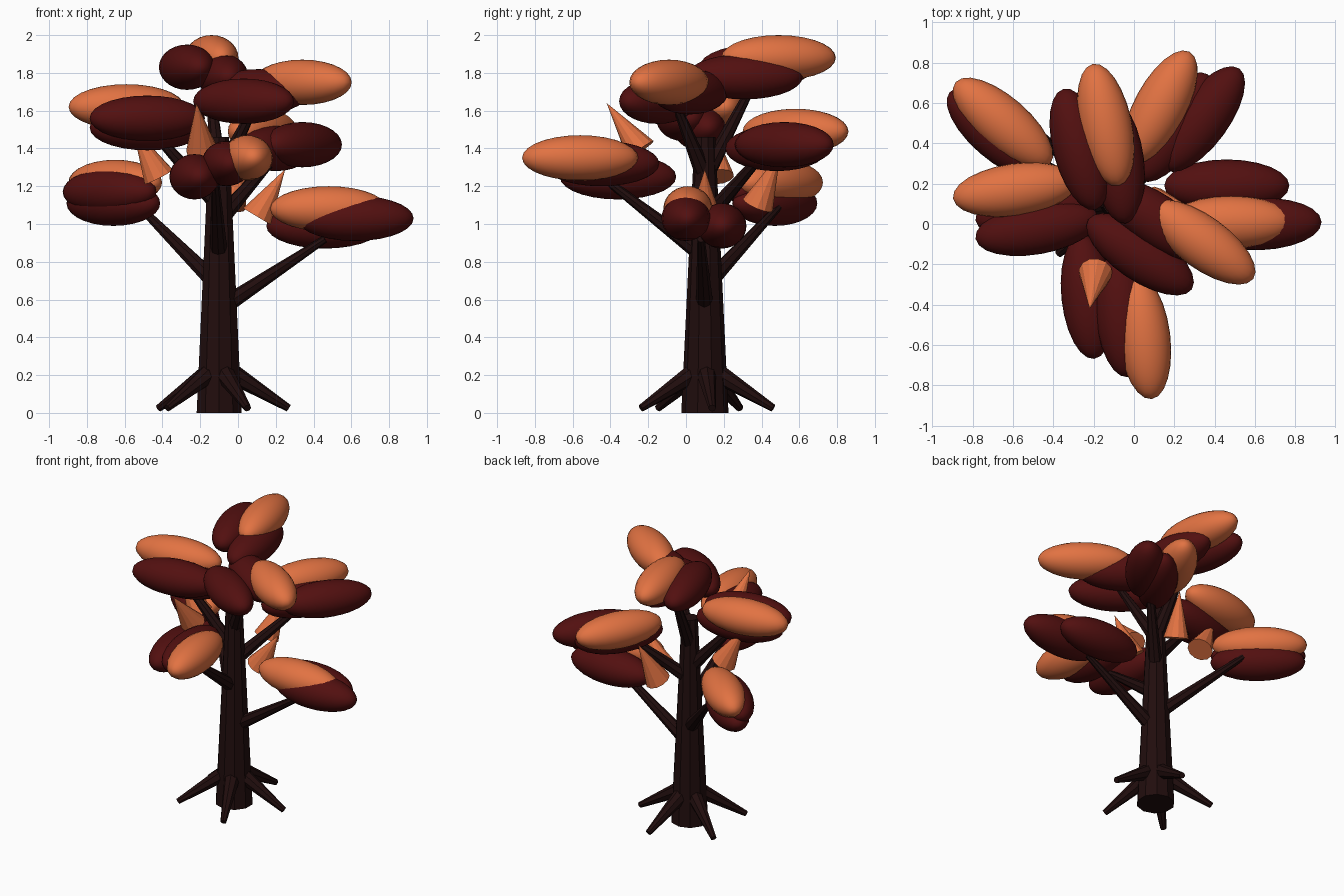
import bpy, math
from mathutils import Vector

if "Cube" in bpy.data.objects:
    bpy.data.objects.remove(bpy.data.objects["Cube"], do_unlink=True)


def make_material(name, rgb):
    mat = bpy.data.materials.new(name)
    mat.use_nodes = True
    mat.diffuse_color = (*rgb, 1)
    mat.node_tree.nodes["Principled BSDF"].inputs["Base Color"].default_value = (*rgb, 1)
    return mat


BARK = make_material("dark bark", (0.015, 0.004, 0.004))
RED = make_material("deep red leaf", (0.085, 0.005, 0.005))
ORANGE = make_material("orange leaf", (0.76, 0.17, 0.055))


def finish(name, mat):
    obj = bpy.context.object
    obj.name = name
    obj.data.materials.append(mat)
    return obj


def taper(name, start, end, r1, r2, mat, sides=8):
    """Flat-sided tapered limb between two points."""
    a, b = Vector(start), Vector(end)
    bpy.ops.mesh.primitive_cone_add(
        vertices=sides, radius1=r1, radius2=r2, depth=(b - a).length,
        location=(a + b) / 2, rotation=(b - a).to_track_quat("Z", "Y").to_euler())
    return finish(name, mat)


def leaf(name, center, heading, mat):
    """Smooth, long ellipsoid lying along a heading in degrees."""
    bpy.ops.mesh.primitive_uv_sphere_add(
        segments=24, ring_count=14, radius=1, location=center,
        rotation=(0, 0, math.radians(heading)))
    bpy.context.object.scale = (0.31, 0.13, 0.12)
    bpy.ops.object.shade_smooth()
    return finish(name, mat)


# Trunk and roots
TX, TY = -0.1, 0.1
taper("trunk", (TX, TY, 0), (TX, TY, 1.46), 0.125, 0.055, BARK, 10)
for i in range(5):
    angle = math.radians(6 + 72 * i)
    c, s = math.cos(angle), math.sin(angle)
    taper(f"root_{i + 1}", (TX + 0.05 * c, TY + 0.05 * s, 0.22),
          (TX + 0.37 * c, TY + 0.37 * s, 0.025), 0.055, 0.02, BARK)

# Branches: start height, tip
branches = {
    "east": (0.55, (0.46, 0.08, 0.92)),
    "northwest": (0.67, (-0.52, 0.49, 1.09)),
    "south": (0.83, (-0.12, -0.42, 1.23)),
    "northeast": (1.02, (0.25, 0.45, 1.42)),
    "west": (1.1, (-0.48, 0.06, 1.52)),
    "north": (1.25, (-0.15, 0.36, 1.75)),
    "southeast": (1.25, (0.1, -0.06, 1.65)),
}
for name, (height, tip) in branches.items():
    taper(name + "_branch", (TX, TY, height), tip, 0.048, 0.02, BARK)

# Leaf clusters: center, heading, material
clusters = {
    "east": [((0.46, 0.19, 0.99), 0, RED), ((0.48, 0.01, 1.08), 0, ORANGE),
             ((0.62, 0.0, 1.03), 2, RED)],
    "northwest": [((-0.65, 0.5, 1.22), 139, ORANGE), ((-0.68, 0.45, 1.17), 139, RED),
                  ((-0.66, 0.47, 1.11), 139, RED)],
    "south": [((-0.23, -0.36, 1.25), 276, RED), ((-0.06, -0.45, 1.32), 275, RED),
              ((0.05, -0.56, 1.35), 277, ORANGE)],
    "northeast": [((0.13, 0.58, 1.49), 62, ORANGE), ((0.34, 0.52, 1.42), 54, RED),
                  ((0.2, 0.48, 1.4), 58, RED)],
    "west": [((-0.59, 0.17, 1.62), 188, ORANGE), ((-0.48, -0.02, 1.56), 190, RED),
             ((-0.48, 0.07, 1.51), 190, RED)],
    "north": [((-0.27, 0.37, 1.83), 105, RED), ((-0.14, 0.49, 1.88), 102, ORANGE),
              ((-0.08, 0.31, 1.78), 97, RED)],
    "southeast": [((0.34, -0.09, 1.75), -36, ORANGE), ((0.03, -0.15, 1.65), -34, RED),
                  ((0.11, 0.02, 1.7), -34, RED)],
}
for name, leaves in clusters.items():
    for i, (center, heading, mat) in enumerate(leaves):
        leaf(f"{name}_leaf_{i + 1}", center, heading, mat)

# Pointed buds: base center, tip
buds = [
    ((-0.19, -0.24, 1.39), (-0.22, -0.42, 1.64)),
    ((0.1, 0.1, 1.04), (0.25, 0.1, 1.29)),
    ((-0.42, 0.17, 1.25), (-0.56, 0.14, 1.52)),
    ((-0.04, 0.38, 1.1), (0.03, 0.5, 1.38)),
]
for i, (base, tip) in enumerate(buds):
    taper(f"bud_{i + 1}", base, tip, 0.085, 0, ORANGE, 12)
